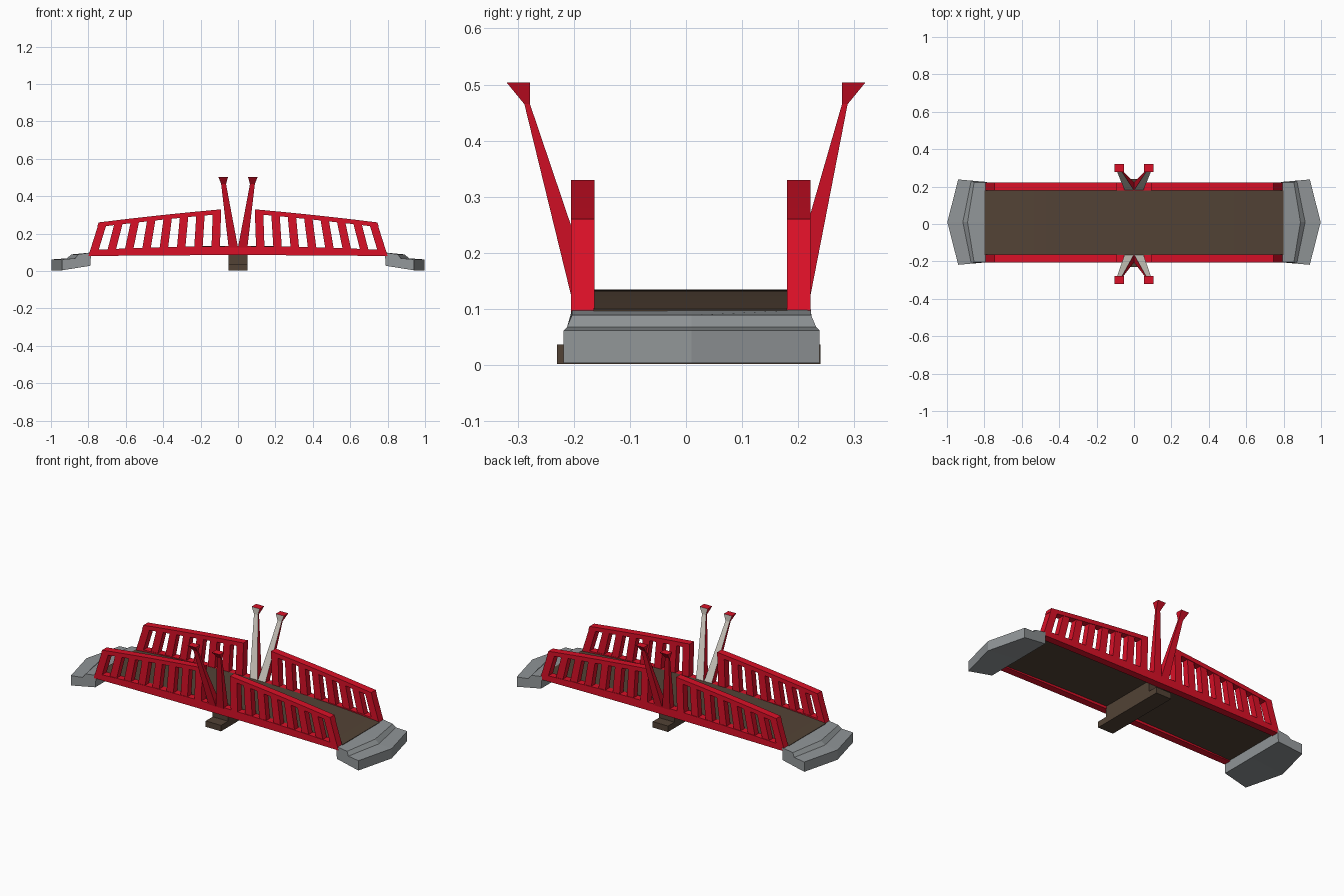
import bpy, bmesh
from mathutils import Vector

if "Cube" in bpy.data.objects:
    bpy.data.objects.remove(bpy.data.objects["Cube"])


def material(name, rgb):
    m = bpy.data.materials.new(name)
    m.diffuse_color = (*rgb, 1)
    m.use_nodes = True
    m.node_tree.nodes["Principled BSDF"].inputs["Base Color"].default_value = m.diffuse_color
    return m


RED = material("red paint", (0.70, 0.005, 0.02))
STONE = material("grey stone", (0.28, 0.30, 0.31))
WOOD = material("dark wood", (0.085, 0.055, 0.036))
PALE = material("pale inlay", (0.68, 0.65, 0.58))


def add_loft(bm, rings):
    """Closed solid through a row of rings with equal point counts."""
    vs = [[bm.verts.new(p) for p in r] for r in rings]
    n = len(rings[0])
    faces = [bm.faces.new(vs[0]), bm.faces.new(vs[-1][::-1])]
    for a, b in zip(vs, vs[1:]):
        for i in range(n):
            faces.append(bm.faces.new((a[i], b[i], b[(i + 1) % n], a[(i + 1) % n])))
    return faces


def add_slab(bm, pts, y0, y1):
    """Extrude an XZ outline along y."""
    add_loft(bm, [[(x, y, z) for x, z in pts] for y in (y0, y1)])


def finish(bm, name, *mats):
    bmesh.ops.recalc_face_normals(bm, faces=bm.faces)
    me = bpy.data.meshes.new(name)
    bm.to_mesh(me)
    bm.free()
    for m in mats:
        me.materials.append(m)
    ob = bpy.data.objects.new(name, me)
    bpy.context.collection.objects.link(ob)
    return ob


def arch(x, z_end, z_mid):
    return z_mid + (z_end - z_mid) * (x / 0.8) ** 2


def rail_top(x):
    t = (abs(x) - 0.09) / 0.655
    return 0.33 - 0.07 * t + 0.012 * t * (1 - t)


# Planked deck with a gentle arch
bm = bmesh.new()
rings = []
for i in range(25):
    x = -0.8 + 1.6 * i / 24
    zt, zb = arch(x, 0.10, 0.135), arch(x, 0.085, 0.10)
    rings.append([(x, -0.165, zb), (x, -0.165, zt), (x, 0.008, zt),
                  (x, 0.18, zt), (x, 0.18, zb)])
add_loft(bm, rings)
finish(bm, "deck", WOOD)

# Support under the middle: wide foot and a block up to the deck
bm = bmesh.new()
add_slab(bm, [(-0.05, 0.002), (0.05, 0.002), (0.05, 0.037), (-0.05, 0.037)], -0.23, 0.24)
add_loft(bm, [[(-0.05, y, z0), (0.05, y, z0), (0.05, y, 0.105), (-0.05, y, 0.105)]
              for y, z0 in ((-0.165, 0.03), (0.18, 0.03))])
finish(bm, "centre_support", WOOD)

# Railings
RAILS = {"front": (-0.205, -0.163), "back": (0.18, 0.222)}
for side, (y0, y1) in RAILS.items():
    # Bottom beam with slanted ends
    bm = bmesh.new()
    rings = []
    for i in range(9):
        t = -1 + 2 * i / 8
        xb, xt = 0.8 * t, 0.79 * t
        zb, zt = arch(xb, 0.08, 0.085), arch(xb, 0.112, 0.133)
        rings.append([(xb, y0, zb), (xb, y1, zb), (xt, y1, zt), (xt, y0, zt)])
    add_loft(bm, rings)
    finish(bm, side + "_bottom_beam", RED)

    for sx, end in ((-1, "left"), (1, "right")):
        bm = bmesh.new()
        # Handrail
        rings = []
        for i in range(5):
            x = 0.745 + (0.09 - 0.745) * i / 4
            z = rail_top(x)
            xb = x + (0.008 if i == 0 else 0)
            rings.append([(sx * xb, y0, z - 0.025), (sx * xb, y1, z - 0.025),
                          (sx * x, y1, z), (sx * x, y0, z)])
        add_loft(bm, rings)
        # Leaning bars, straightening towards the middle
        for k in range(8):
            x = 0.745 - 0.61 * k / 7
            w = 0.045
            lean = 0.053 - 0.045 * k / 7
            inset = 0.0 if k in (0, 7) else 0.003
            add_slab(bm, [(sx * (x + lean), 0.087), (sx * (x + lean - w), 0.087),
                          (sx * (x - w), rail_top(x - w) - 0.006),
                          (sx * x, rail_top(x) - 0.006)], y0 + inset, y1 - inset)
        finish(bm, side + "_" + end + "_railing", RED)

    # V posts: tapering arms with flared caps, pale on the inner side
    out = -1 if side == "front" else 1
    b_in, b_out = (y1, y0) if out < 0 else (y0, y1)
    for sx, end in ((-1, "left"), (1, "right")):
        bm = bmesh.new()
        specs = [(0.0, 0.05, b_in, b_out, 0.125),
                 (0.064, 0.090, out * 0.278, out * 0.288, 0.465),
                 (0.053, 0.105, out * 0.278, out * 0.32, 0.504)]
        add_loft(bm, [[(sx * a, i, z), (sx * b, i, z), (sx * b, o, z), (sx * a, o, z)]
                      for a, b, i, o, z in specs])
        ob = finish(bm, side + "_" + end + "_v_post", RED, PALE)
        for p in ob.data.polygons:
            if p.normal.y * out < -0.7:
                p.material_index = 1

# Stepped stone landings with a pointed outer edge
for sx, end in ((-1, "left"), (1, "right")):
    bm = bmesh.new()
    rings = []
    for s in (-1, 0, 1):
        e = abs(s)
        prof = [(0.79, 0.215, 0.028), (0.998 - 0.058 * e, 0.228, 0.004),
                (0.998 - 0.058 * e, 0.228, 0.062), (0.915 - 0.045 * e, 0.222, 0.068),
                (0.89 - 0.035 * e, 0.213, 0.089), (0.785, 0.213, 0.099)]
        rings.append([(sx * x, 0.01 + s * hw, z) for x, hw, z in prof])
    add_loft(bm, rings)
    finish(bm, end + "_stone_landing", STONE)
